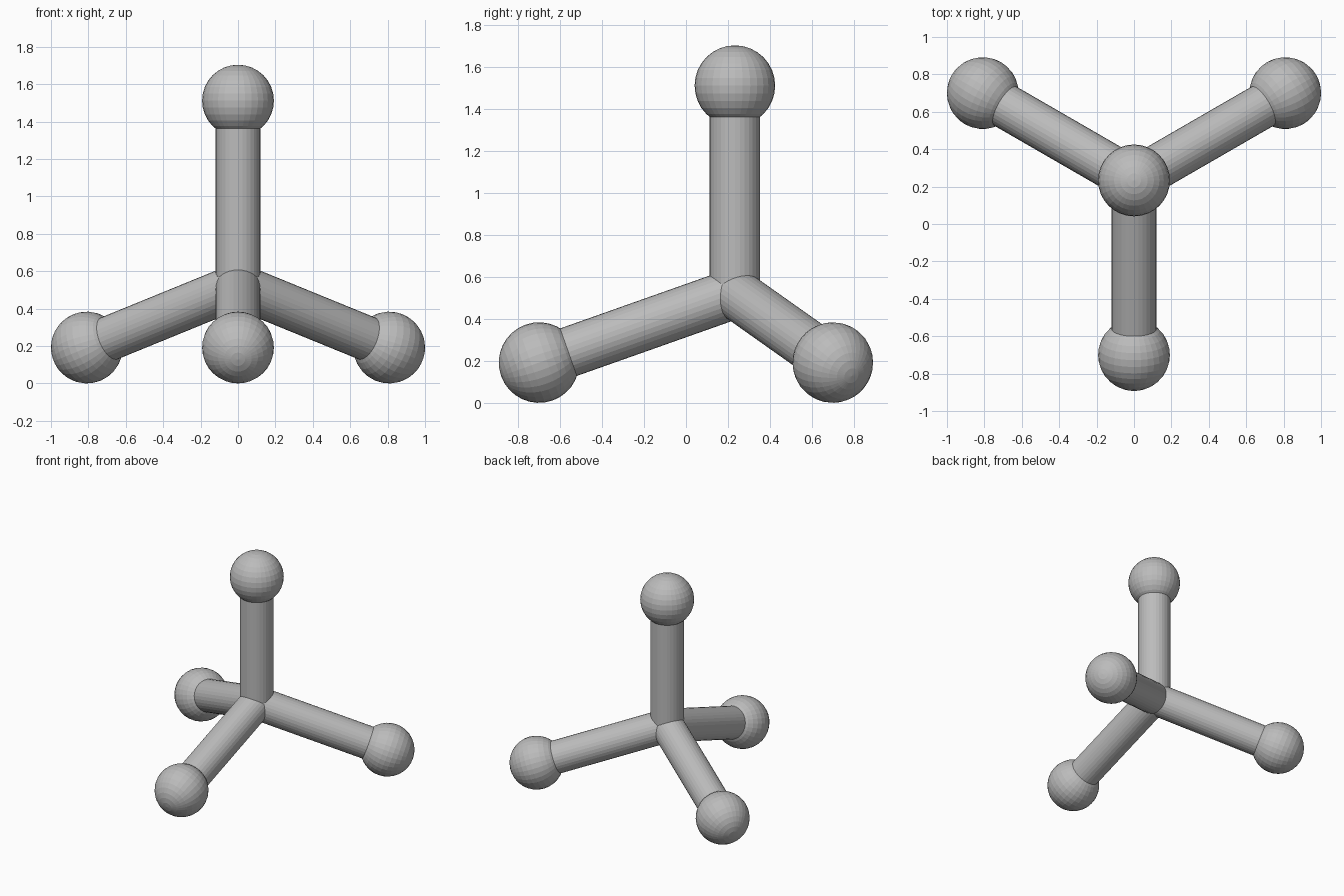
import bpy
from math import radians, sin, cos
from mathutils import Vector

cube = bpy.data.objects.get("Cube")
if cube:
    bpy.data.objects.remove(cube, do_unlink=True)

HUB = Vector((0, 0.233, 0.522))
ARM = 0.99
ROD_R = 0.12
BALL_R = 0.192

grey = bpy.data.materials.new("plain_grey")
grey.use_nodes = True
colour = (0.5, 0.5, 0.5, 1)
grey.diffuse_color = colour
grey.node_tree.nodes["Principled BSDF"].inputs["Base Color"].default_value = colour


def finish(name):
    obj = bpy.context.object
    obj.name = name
    obj.data.materials.append(grey)
    bpy.ops.object.shade_flat()


def arm(name, direction):
    """A rod from the hub to a ball, both turned along the arm."""
    turn = direction.to_track_quat('Z', 'Y').to_euler()
    bpy.ops.mesh.primitive_cylinder_add(vertices=32, radius=ROD_R, depth=ARM,
                                        location=HUB + direction * ARM / 2, rotation=turn)
    finish(name + "_rod")
    bpy.ops.mesh.primitive_uv_sphere_add(segments=32, ring_count=16, radius=BALL_R,
                                         location=HUB + direction * ARM, rotation=turn)
    finish(name + "_ball")


# Upright arm
arm("top", Vector((0, 0, 1)))

# Three legs, evenly spread at the tetrahedral angle
dip = radians(19.47)
for name, degrees in (("front", -90), ("back_left", 30), ("back_right", 150)):
    a = radians(degrees)
    arm(name, Vector((cos(dip) * cos(a), cos(dip) * sin(a), -sin(dip))))
